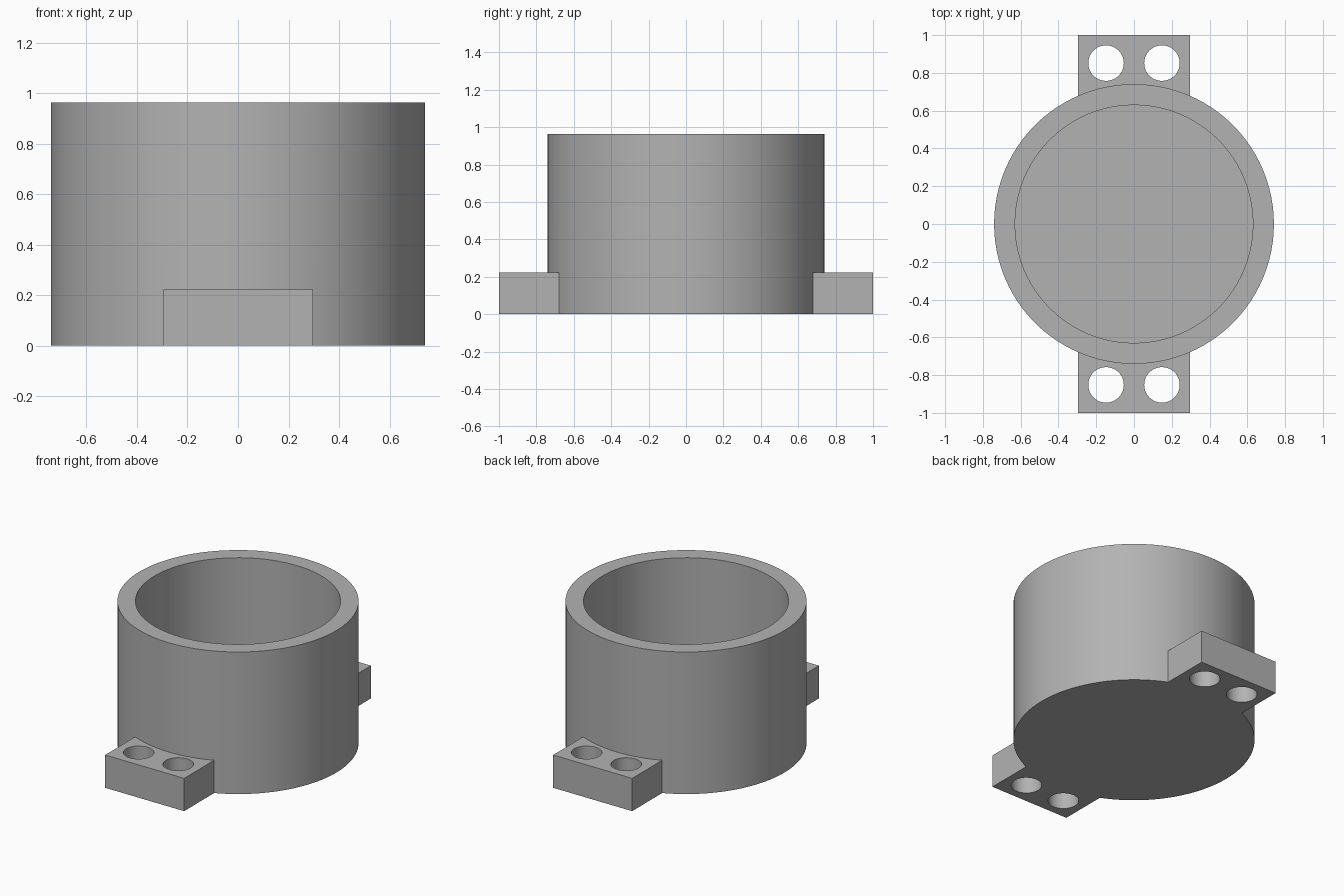
import bpy
import bmesh
import math
from mathutils import Matrix

U = 2 / 27                      # design unit
OUTER, INNER, HEIGHT, FLOOR = 10 * U, 8.5 * U, 13 * U, 1.5 * U
TAB_HALF, TAB_END, TAB_TOP = 4 * U, 13.5 * U, 3 * U
HOLE_R, HOLE_X, HOLE_Y = 1.27 * U, 2 * U, 11.5 * U

old = bpy.data.objects.get("Cube")
if old:
    bpy.data.objects.remove(old)

grey = bpy.data.materials.new("light grey")
grey.use_nodes = True
colour = (0.45, 0.45, 0.45, 1)
grey.diffuse_color = colour
grey.node_tree.nodes["Principled BSDF"].inputs["Base Color"].default_value = colour


def add_object(name, bm):
    mesh = bpy.data.meshes.new(name)
    bmesh.ops.recalc_face_normals(bm, faces=bm.faces)
    bm.to_mesh(mesh)
    bm.free()
    mesh.materials.append(grey)
    obj = bpy.data.objects.new(name, mesh)
    bpy.context.collection.objects.link(obj)
    return obj


def cylinder(name, radius, z0, z1, x=0, y=0, sides=96):
    bm = bmesh.new()
    bmesh.ops.create_cone(bm, cap_ends=True, segments=sides, radius1=radius,
                          radius2=radius, depth=z1 - z0,
                          matrix=Matrix.Translation((x, y, (z0 + z1) / 2)))
    return add_object(name, bm)


def block(name, x0, x1, y0, y1, z0, z1):
    bm = bmesh.new()
    place = Matrix.Translation(((x0 + x1) / 2, (y0 + y1) / 2, (z0 + z1) / 2))
    size = Matrix.Diagonal((x1 - x0, y1 - y0, z1 - z0, 1))
    bmesh.ops.create_cube(bm, size=1, matrix=place @ size)
    return add_object(name, bm)


def combine(target, tool, operation):
    mod = target.modifiers.new(operation, "BOOLEAN")
    mod.operation, mod.solver, mod.object = operation, "EXACT", tool
    bpy.context.view_layer.objects.active = target
    bpy.ops.object.modifier_apply(modifier=mod.name)
    bpy.data.objects.remove(tool)


# Solid round body joined with one bar that forms both mounting tabs
cup = cylinder("cup_with_mounting_tabs", OUTER, 0, HEIGHT)
combine(cup, block("tab_bar", -TAB_HALF, TAB_HALF, -TAB_END, TAB_END, 0, TAB_TOP), "UNION")

# Open interior
combine(cup, cylinder("interior", INNER, FLOOR, HEIGHT + 0.1), "DIFFERENCE")

# Two bolt holes through each tab
for sx in (-1, 1):
    for sy in (-1, 1):
        hole = cylinder("bolt_hole", HOLE_R, -0.1, TAB_TOP + 0.1,
                        sx * HOLE_X, sy * HOLE_Y, 48)
        combine(cup, hole, "DIFFERENCE")

# Smooth round walls, crisp edges
bpy.ops.object.select_all(action="DESELECT")
cup.select_set(True)
bpy.context.view_layer.objects.active = cup
bpy.ops.object.shade_smooth_by_angle(angle=math.radians(30))
